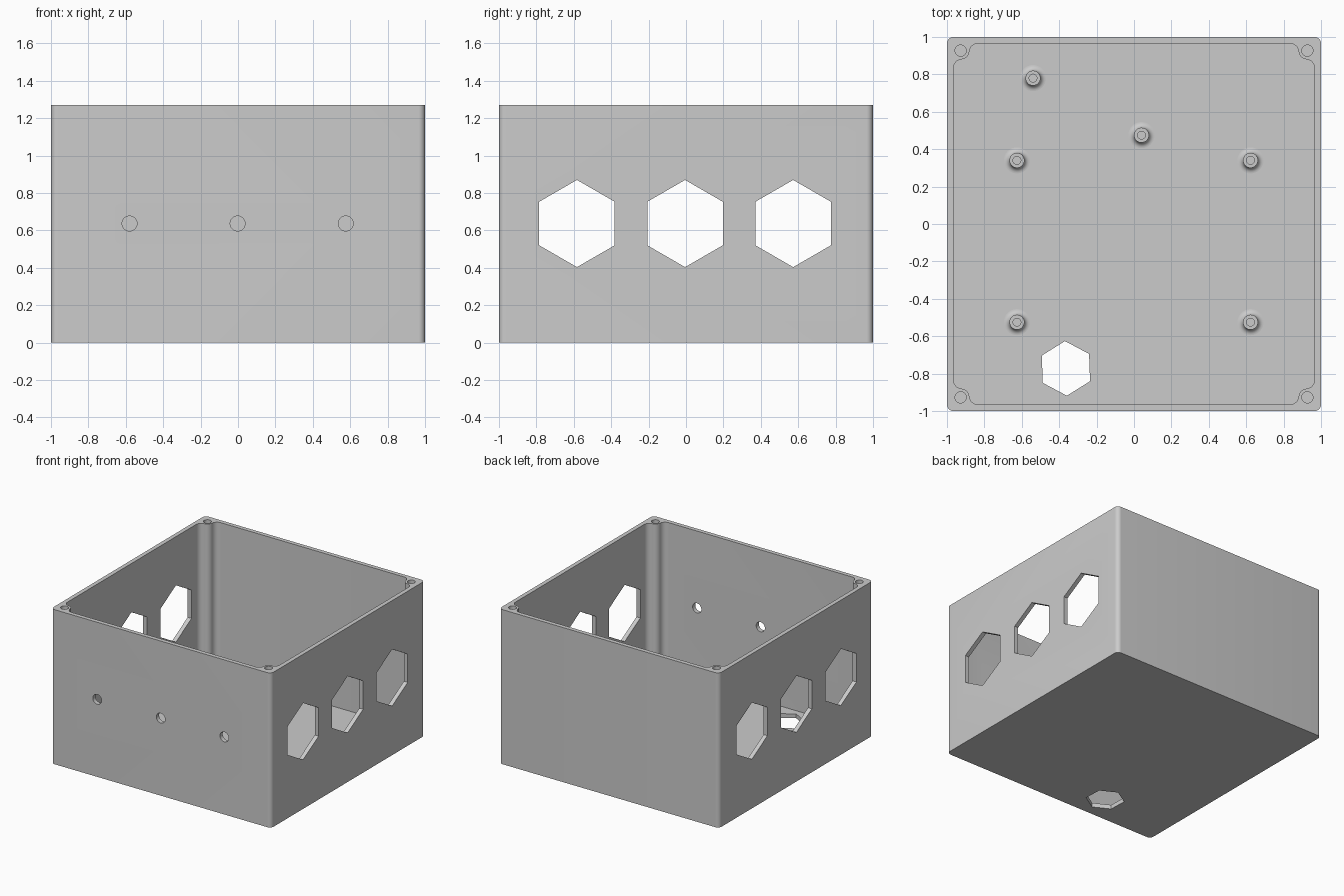
import bpy
import bmesh
from math import pi, radians, cos, sin
from mathutils import Matrix, Vector

if "Cube" in bpy.data.objects:
    bpy.data.objects.remove(bpy.data.objects["Cube"])

HEIGHT = 1.27
WALL = 0.035
POST = 0.927        # corner post centre
POST_R = 0.047
MID_Z = 0.637

grey = bpy.data.materials.new("plain_grey")
grey.use_nodes = True
colour = (0.6, 0.6, 0.6, 1)
grey.diffuse_color = colour
grey.node_tree.nodes["Principled BSDF"].inputs["Base Color"].default_value = colour


def arc(cx, cy, r, start, end, steps=8):
    angles = [radians(start + (end - start) * i / steps) for i in range(steps + 1)]
    return [(cx + r * cos(a), cy + r * sin(a)) for a in angles]


def polygon(cx, cy, r, sides, turn=0):
    return arc(cx, cy, r, turn, turn + 360, sides)[:-1]


def four_corners(quarter):
    """Repeat a corner outline around the square."""
    out = []
    for k in range(4):
        turn = Matrix.Rotation(k * pi / 2, 2)
        out += [tuple(turn @ Vector(p)) for p in quarter]
    return out


def add_prism(bm, outline, low, high, matrix=Matrix()):
    """Extrude an outline along local z, then place it."""
    verts = [bm.verts.new((x, y, low)) for x, y in outline]
    face = bm.faces.new(verts)
    top = bmesh.ops.extrude_face_region(bm, geom=[face])["geom"]
    moved = [g for g in top if isinstance(g, bmesh.types.BMVert)]
    bmesh.ops.translate(bm, verts=moved, vec=(0, 0, high - low))
    bmesh.ops.transform(bm, matrix=matrix, verts=verts + moved)


def make_object(name, bm):
    bmesh.ops.recalc_face_normals(bm, faces=bm.faces)
    mesh = bpy.data.meshes.new(name)
    bm.to_mesh(mesh)
    bm.free()
    mesh.materials.append(grey)
    obj = bpy.data.objects.new(name, mesh)
    bpy.context.collection.objects.link(obj)
    return obj


def activate(obj):
    bpy.ops.object.select_all(action='DESELECT')
    obj.select_set(True)
    bpy.context.view_layer.objects.active = obj


def cut(obj, cutter):
    cutter.hide_render = True
    mod = obj.modifiers.new("cut", 'BOOLEAN')
    mod.operation = 'DIFFERENCE'
    mod.solver = 'EXACT'
    mod.object = cutter
    activate(obj)
    bpy.ops.object.modifier_apply(modifier=mod.name)
    bpy.data.objects.remove(cutter)


# Outer block with rounded upright edges
bm = bmesh.new()
add_prism(bm, four_corners(arc(1 - WALL, 1 - WALL, WALL, 0, 90)), 0, HEIGHT)
box = make_object("enclosure_box", bm)

# Cavity, leaving a filleted screw post in each corner
inner = 1 - WALL
edge = POST - POST_R
fillet = inner - POST
fillet_r = 0.045
quarter = (arc(inner - fillet_r, edge - fillet_r, fillet_r, 0, 90)
           + arc(POST, POST, POST_R, 270, 180)
           + arc(edge - fillet_r, inner - fillet_r, fillet_r, 0, 90))
bm = bmesh.new()
add_prism(bm, four_corners(quarter), WALL, HEIGHT + 0.1)
cut(box, make_object("cavity_cutter", bm))

# Screw holes, side hexagons, front holes and floor hexagon
bm = bmesh.new()
for sx in (-1, 1):
    for sy in (-1, 1):
        add_prism(bm, polygon(sx * POST, sy * POST, 0.03, 24), HEIGHT - 0.3, HEIGHT + 0.1)
along_x = Matrix(((0, 0, 1, 0), (1, 0, 0, 0), (0, 1, 0, 0), (0, 0, 0, 1)))
along_y = Matrix(((1, 0, 0, 0), (0, 0, 1, 0), (0, 1, 0, 0), (0, 0, 0, 1)))
for k in (-1, 0, 1):
    add_prism(bm, polygon(k * 0.578 - 0.005, MID_Z, 0.233, 6, 30), -1.1, 1.1, along_x)
    add_prism(bm, polygon(k * 0.578 - 0.002, MID_Z, 0.04, 32), -1.1, -0.9, along_y)
add_prism(bm, polygon(-0.364, -0.772, 0.146, 6, 32), -0.1, 0.1)
cut(box, make_object("hole_cutter", bm))
activate(box)
bpy.ops.object.shade_smooth_by_angle(angle=radians(30))

# Board standoffs with flared bases and blind holes
FLARE = 0.03
TOP = 0.11
profile = [(0.04 + FLARE + x, WALL + FLARE + z) for x, z in arc(0, 0, FLARE, 270, 180)]
profile += [(0.04, TOP), (0.021, TOP), (0.021, WALL + 0.005), (0, WALL + 0.005)]
spots = [(-0.54, 0.78), (0.04, 0.475), (-0.626, 0.34),
         (0.623, 0.34), (0.623, -0.525), (-0.626, -0.525)]
for i, (x, y) in enumerate(spots):
    bm = bmesh.new()
    verts = [bm.verts.new((r, 0, z)) for r, z in profile]
    edges = [bm.edges.new(pair) for pair in zip(verts, verts[1:])]
    bmesh.ops.spin(bm, geom=verts + edges, cent=(0, 0, 0), axis=(0, 0, 1),
                   angle=2 * pi, steps=32)
    bmesh.ops.remove_doubles(bm, verts=bm.verts, dist=0.0005)
    standoff = make_object(f"standoff_{i + 1}", bm)
    if standoff.data.polygons[0].normal.z < 0:
        standoff.data.flip_normals()
    standoff.location = (x, y, 0)
    activate(standoff)
    bpy.ops.object.shade_smooth_by_angle(angle=radians(30))
